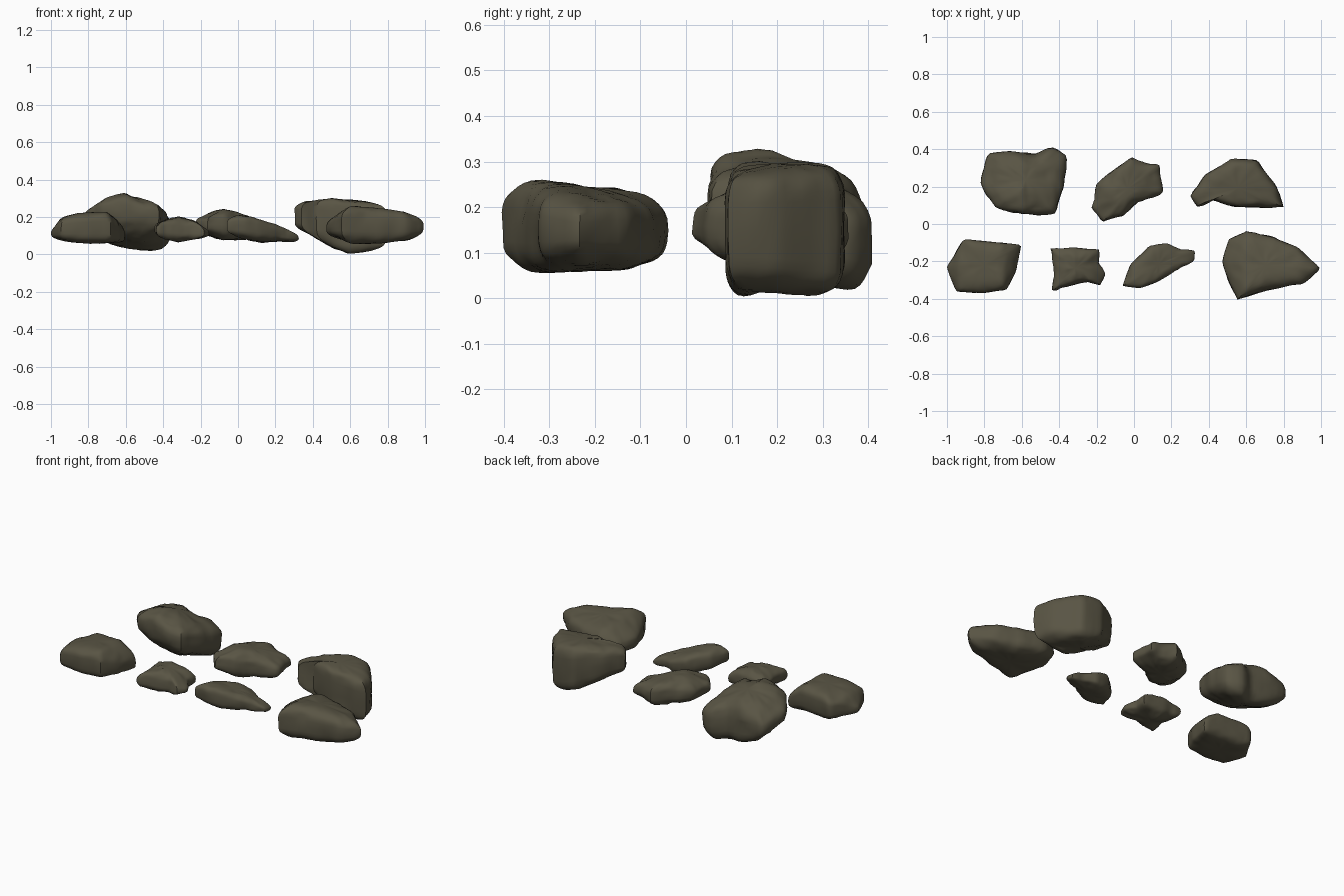
import bpy
import bmesh
import math
from mathutils import Vector, noise

cube = bpy.data.objects.get("Cube")
if cube:
    bpy.data.objects.remove(cube, do_unlink=True)

# Single stone colour
STONE = (0.10, 0.09, 0.058, 1.0)
stone = bpy.data.materials.new("olive_stone")
stone.use_nodes = True
stone.diffuse_color = STONE
shader = stone.node_tree.nodes["Principled BSDF"]
shader.inputs["Base Color"].default_value = STONE
shader.inputs["Roughness"].default_value = 0.9

SIDES = 56
RINGS = 20


def sample_outline(points, fraction):
    """Point at a fraction of the way around a closed outline."""
    count = len(points)
    lengths = [(points[(i + 1) % count] - points[i]).length for i in range(count)]
    distance = fraction * sum(lengths)
    for i, length in enumerate(lengths):
        if distance <= length:
            return points[i].lerp(points[(i + 1) % count], distance / length)
        distance -= length
    return points[0].copy()


def height_at(profile, x):
    """Bottom and top heights at x, interpolated along the profile."""
    if x <= profile[0].x:
        return profile[0].y, profile[0].z
    for a, b in zip(profile, profile[1:]):
        if x <= b.x:
            mix = a.lerp(b, (x - a.x) / (b.x - a.x))
            return mix.y, mix.z
    return profile[-1].y, profile[-1].z


def make_rock(name, outline, profile, roundness, roughness,
              top_tilt=0.0, bottom_tilt=0.0):
    """Loft a closed outline between a lower and an upper height profile."""
    points = [Vector((x, y, 0)) / 100 for x, y in outline]
    heights = [Vector(p) / 100 for p in profile]
    rim = [sample_outline(points, i / SIDES) for i in range(SIDES)]
    centre = sum(rim, Vector()) / SIDES

    def place(scale, level):
        def at(point):
            p = centre.lerp(point, scale)
            low, high = height_at(heights, p.x)
            low += bottom_tilt * (p.y - centre.y)
            high += top_tilt * (p.y - centre.y)
            return Vector((p.x, p.y, low + (high - low) * (level + 1) / 2))
        return at

    bm = bmesh.new()
    rings = []
    for r in range(1, RINGS):
        angle = math.pi * (r / RINGS - 0.5)
        sine = math.sin(angle)
        level = math.copysign(abs(sine) ** roundness, sine)
        at = place(math.cos(angle) ** roundness, level)
        rings.append([bm.verts.new(at(p)) for p in rim])
    for lower, upper in zip(rings, rings[1:]):
        for i in range(SIDES):
            j = (i + 1) % SIDES
            bm.faces.new((lower[i], lower[j], upper[j], upper[i]))
    for ring, level in ((rings[0], -1), (rings[-1], 1)):
        pole = bm.verts.new(place(0, level)(centre))
        for i in range(SIDES):
            bm.faces.new((ring[i], ring[(i + 1) % SIDES], pole))
    bmesh.ops.recalc_face_normals(bm, faces=bm.faces)

    # Weathered lumps and broken ridges
    bm.normal_update()
    for v in bm.verts:
        lump = noise.noise(v.co * 9)
        ridge = 0.5 - abs(noise.noise(v.co * 17 + Vector((3, 7, 1)))) * 2
        v.co += v.normal * roughness * (lump + 0.6 * ridge)
    bmesh.ops.smooth_vert(bm, verts=bm.verts, factor=0.25,
                          use_axis_x=True, use_axis_y=True, use_axis_z=True)

    mesh = bpy.data.meshes.new(name)
    bm.to_mesh(mesh)
    bm.free()
    mesh.materials.append(stone)
    rock = bpy.data.objects.new(name, mesh)
    bpy.context.collection.objects.link(rock)
    bpy.ops.object.select_all(action='DESELECT')
    rock.select_set(True)
    bpy.context.view_layer.objects.active = rock
    bpy.ops.object.shade_smooth_by_angle(angle=math.radians(40))


# Back row: outline in plan, then (x, bottom, top) along the length
make_rock("back_right_boulder",
          [(-82, 22), (-74, 9), (-60, 5), (-42, 6), (-37, 20), (-36, 36),
           (-44, 41), (-53, 37), (-65, 39), (-78, 38)],
          [(-82, 14, 25), (-72, 9, 29), (-60, 6, 31), (-50, 4, 28), (-37, 5, 26)],
          0.65, 0.012, -0.2, -0.35)
make_rock("back_middle_rock",
          [(-22, 9), (-17, 1), (-6, 4), (2, 11), (15, 17), (14, 32),
           (8, 32), (-1, 36), (-10, 30), (-20, 20)],
          [(-22, 11, 21), (-8, 8, 24), (4, 8, 21), (15, 9, 18)],
          0.65, 0.011)
make_rock("back_left_boulder",
          [(30, 15), (34, 9), (42, 13), (55, 9), (80, 9), (76, 20),
           (66, 34), (52, 35), (38, 26)],
          [(30, 14, 27), (36, 12, 29), (50, 4, 30), (60, 0, 29), (80, 3, 27)],
          0.36, 0.008)

# Front row
make_rock("front_right_block",
          [(-100, -23), (-95, -36), (-80, -37), (-68, -35), (-63, -25),
           (-60, -11), (-91, -8)],
          [(-100, 8, 14), (-94, 7, 20), (-86, 6, 22), (-70, 6, 23), (-60, 5, 15)],
          0.5, 0.005)
make_rock("front_right_pebble",
          [(-45, -13), (-43, -25), (-44, -36), (-34, -33), (-25, -31),
           (-18, -33), (-15, -27), (-19, -21), (-19, -14), (-32, -13)],
          [(-44, 9, 18), (-32, 7, 20), (-23, 8, 18), (-16, 9, 14)],
          0.6, 0.009)
make_rock("front_middle_rock",
          [(-6, -33), (3, -34), (12, -31), (22, -25), (32, -20), (33, -14),
           (25, -14), (18, -10), (8, -12), (-2, -22)],
          [(-6, 9, 19), (0, 8, 21), (10, 7, 19), (20, 7, 16), (33, 7, 11)],
          0.55, 0.007, -0.1, -0.1)
make_rock("front_left_boulder",
          [(47, -20), (50, -30), (55, -41), (72, -35), (90, -32), (100, -24),
           (88, -13), (75, -7), (60, -4), (51, -8)],
          [(47, 9, 20), (60, 6, 25), (75, 6, 24), (90, 7, 23), (100, 9, 20)],
          0.58, 0.008, -0.12, 0.05)
